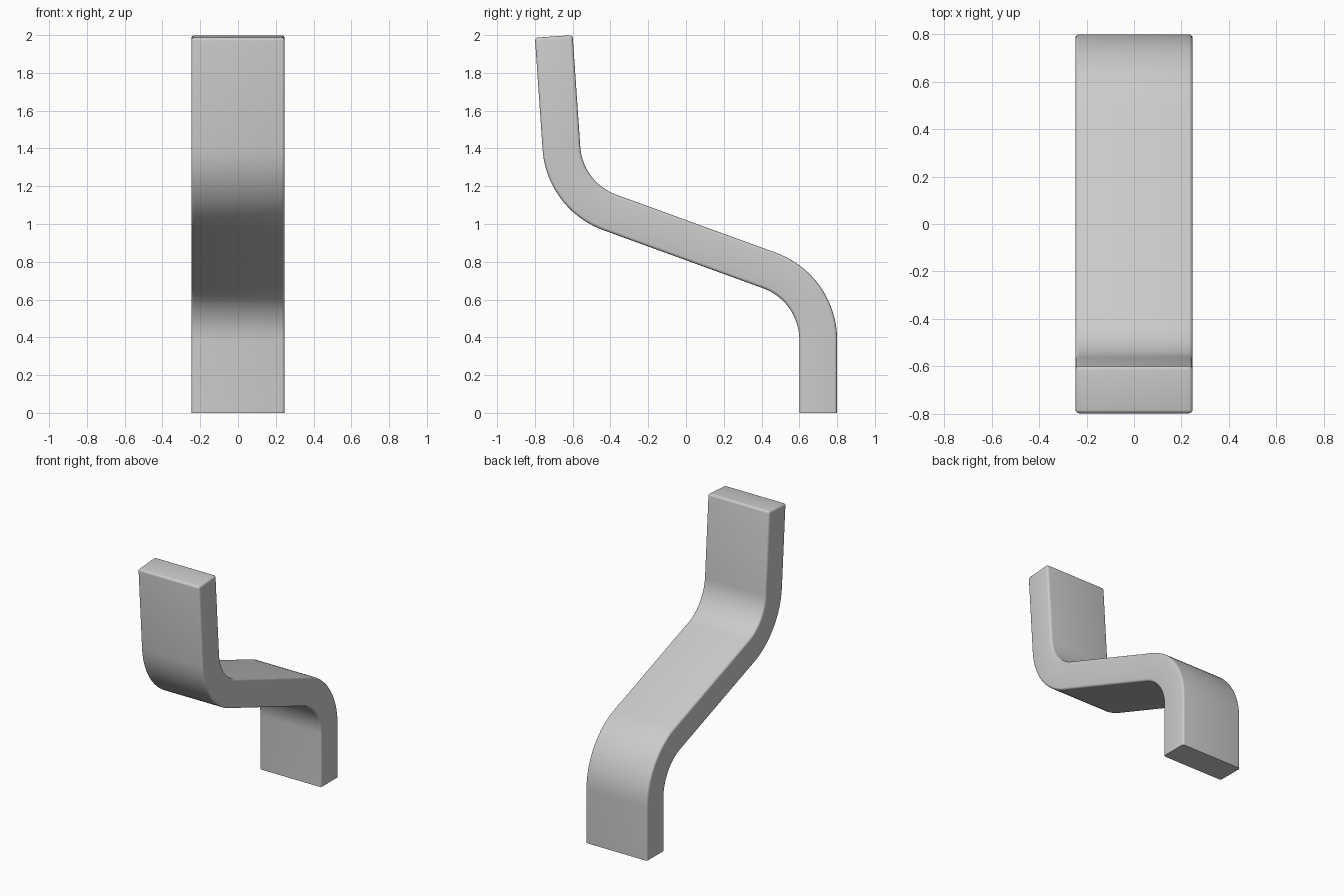
import bpy, bmesh, math
from mathutils import Vector

cube = bpy.data.objects.get("Cube")
if cube:
    bpy.data.objects.remove(cube, do_unlink=True)

HALF_WIDTH = 0.247
HALF_THICK = 0.1
BEND_RADIUS = 0.39
ARC_STEPS = 20
ROUNDING = 0.016

# Centre line of the strip in the (y, z) plane: foot, two bends, upper tip
CORNERS = [Vector(p) for p in ((0.7, 0), (0.7, 0.66), (-0.642, 1.148), (-0.7, 1.993))]


def normal_of(direction):
    return Vector((direction.y, -direction.x))


def bend(before, corner, after):
    """Points and normals of a circular bend that replaces a corner."""
    d1, d2 = (corner - before).normalized(), (after - corner).normalized()
    turn = -d1.angle_signed(d2)          # positive is counter-clockwise
    side = math.copysign(1, turn)
    start = corner - d1 * BEND_RADIUS * math.tan(abs(turn) / 2)
    n1 = normal_of(d1)
    centre = start - n1 * side * BEND_RADIUS
    a1 = math.atan2(n1.y, n1.x)
    for i in range(ARC_STEPS + 1):
        a = a1 + turn * i / ARC_STEPS
        n = Vector((math.cos(a), math.sin(a)))
        yield centre + n * side * BEND_RADIUS, n


# Sections along the strip
first = (CORNERS[1] - CORNERS[0]).normalized()
last = (CORNERS[3] - CORNERS[2]).normalized()
sections = [(CORNERS[0], normal_of(first))]
for i in (1, 2):
    sections += bend(*CORNERS[i - 1:i + 2])
sections.append((CORNERS[3], normal_of(last)))

# Sweep the rectangular section
bm = bmesh.new()
rings = []
for p, n in sections:
    ring = []
    for sx, sn in ((-1, -1), (1, -1), (1, 1), (-1, 1)):
        q = p + n * sn * HALF_THICK
        ring.append(bm.verts.new((sx * HALF_WIDTH, q.x, q.y)))
    rings.append(ring)
for a, b in zip(rings, rings[1:]):
    for i in range(4):
        j = (i + 1) % 4
        bm.faces.new((a[i], a[j], b[j], b[i]))
bm.faces.new(rings[0][::-1])
bm.faces.new(rings[-1])
bmesh.ops.recalc_face_normals(bm, faces=bm.faces)

# Round every long edge and the upper tip; the foot stays cut square
edges = [e for e in bm.edges
         if e.calc_face_angle(0) > math.radians(45)
         and max(v.co.z for v in e.verts) > 0.001]
bmesh.ops.bevel(bm, geom=edges, offset=ROUNDING, offset_type='OFFSET',
                segments=4, profile=0.5, affect='EDGES', clamp_overlap=True)

mesh = bpy.data.meshes.new("bent_strip")
bm.to_mesh(mesh)
bm.free()
strip = bpy.data.objects.new("bent_strip", mesh)
bpy.context.collection.objects.link(strip)

# Plain grey finish
grey = bpy.data.materials.new("light_grey")
grey.use_nodes = True
colour = (0.6, 0.6, 0.6, 1)
grey.diffuse_color = colour
grey.node_tree.nodes["Principled BSDF"].inputs["Base Color"].default_value = colour
mesh.materials.append(grey)

bpy.ops.object.select_all(action='DESELECT')
strip.select_set(True)
bpy.context.view_layer.objects.active = strip
bpy.ops.object.shade_smooth_by_angle(angle=math.radians(35))
